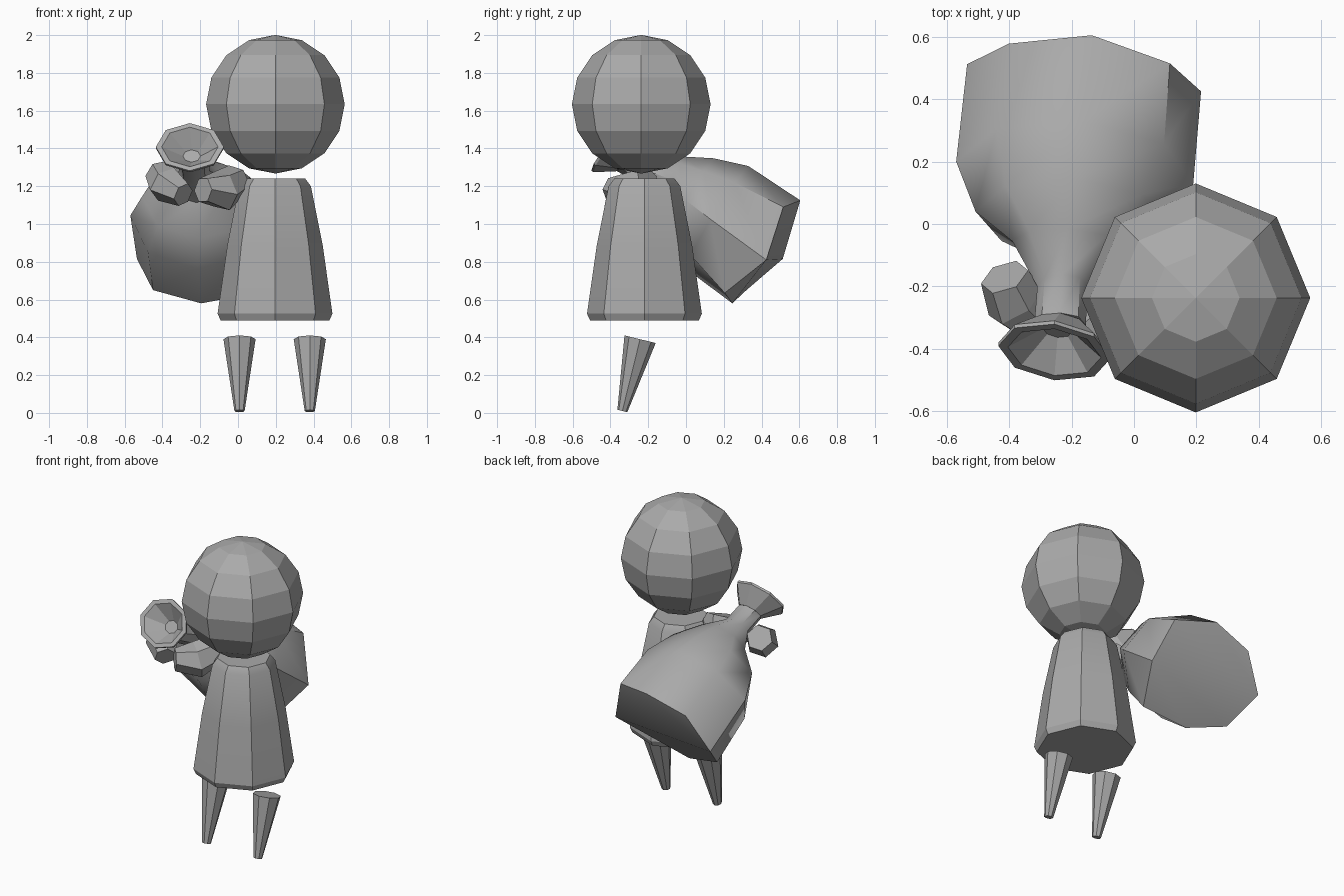
import bpy, bmesh, math
from mathutils import Vector

if "Cube" in bpy.data.objects:
    bpy.data.objects.remove(bpy.data.objects["Cube"])

grey = bpy.data.materials.new("plain grey")
grey.diffuse_color = (0.4, 0.4, 0.4, 1)
grey.use_nodes = True
grey.node_tree.nodes["Principled BSDF"].inputs["Base Color"].default_value = grey.diffuse_color


def finish(bm, name, angle=None):
    """Turn a bmesh into an object, flat or smooth below an angle."""
    bmesh.ops.recalc_face_normals(bm, faces=bm.faces[:])
    me = bpy.data.meshes.new(name)
    bm.to_mesh(me)
    bm.free()
    me.materials.append(grey)
    if angle:
        for p in me.polygons:
            p.use_smooth = True
        me.set_sharp_from_angle(angle=math.radians(angle))
    ob = bpy.data.objects.new(name, me)
    bpy.context.collection.objects.link(ob)
    return ob


def ellipse(c, u, v, n=8):
    """Ring of points from a centre, a side vector and an up vector."""
    c, u, v = Vector(c), Vector(u), Vector(v)
    return [c + u * math.cos(math.tau * i / n) + v * math.sin(math.tau * i / n)
            for i in range(n)]


def loft(name, rings, angle=None, folded_base=False):
    """Skin rings of points; the first cap may fold across its middle."""
    bm = bmesh.new()
    loops = [[bm.verts.new(p) for p in ring] for ring in rings]
    n = len(loops[0])
    for a, b in zip(loops, loops[1:]):
        for i in range(n):
            j = (i + 1) % n
            bm.faces.new((a[i], a[j], b[j], b[i]))
    base = loops[0]
    if folded_base:
        bm.faces.new(base[:n // 2 + 1])
        bm.faces.new(base[n // 2:] + base[:1])
    else:
        bm.faces.new(base)
    bm.faces.new(loops[-1])
    return finish(bm, name, angle)


def tube(name, points, radii, n):
    """Tapered tube along a path, rings square to the path."""
    pts = [Vector(p) for p in points]
    rings = []
    for k, p in enumerate(pts):
        d = (pts[min(k + 1, len(pts) - 1)] - pts[max(k - 1, 0)]).normalized()
        u = (Vector((1, 0, 0)) - d * d.x).normalized()
        rings.append(ellipse(p, u * radii[k], d.cross(u) * radii[k], n))
    return loft(name, rings)


# head
bm = bmesh.new()
bmesh.ops.create_uvsphere(bm, u_segments=8, v_segments=8, radius=0.367)
bmesh.ops.translate(bm, verts=bm.verts[:], vec=(0.198, -0.237, 1.634))
finish(bm, "head")

# gown with bevelled hem and shoulder
profile = [(0.49, 0.288), (0.525, 0.304), (0.89, 0.252), (1.2, 0.19), (1.24, 0.16)]
loft("gown", [ellipse((0.196, -0.22, z), (r, 0, 0), (0, r, 0)) for z, r in profile], 30)

# legs
for side, x in (("left", 0.008), ("right", 0.38)):
    tube(side + "_leg", [(x, -0.337, 0.01), (x, -0.243, 0.39)], [0.027, 0.085], 8)

# sack body, from the creased base up to the tied neck
sack_base = [(0.215, 0.425, 0.81), (0.115, 0.515, 1.09), (-0.135, 0.605, 1.125),
             (-0.402, 0.578, 1.04), (-0.535, 0.512, 0.815), (-0.45, 0.32, 0.65),
             (-0.195, 0.245, 0.58), (0.1, 0.205, 0.635)]
loft("sack", [
    sack_base,
    ellipse((-0.19, 0.165, 1.035), (0.38, -0.035, -0.01), (0.025, 0.165, 0.272)),
    ellipse((-0.2, 0.02, 1.135), (0.308, -0.02, -0.01), (0.01, 0.125, 0.213)),
    ellipse((-0.215, -0.065, 1.235), (0.175, -0.01, 0), (0.005, 0.05, 0.122)),
    ellipse((-0.23, -0.2, 1.28), (0.08, 0, 0), (0, 0.04, 0.068)),
    ellipse((-0.237, -0.325, 1.335), (0.083, 0, 0), (0, 0.04, 0.056)),
], 43, True)

# flared sack mouth with a rim and hollow inside
rim_u, rim_v = Vector((0.18, -0.02, 0)), Vector((0, 0.09, 0.126))
loft("sack_mouth", [
    ellipse((-0.237, -0.325, 1.335), rim_u * 0.47, rim_v * 0.44),
    ellipse((-0.255, -0.4, 1.4), rim_u, rim_v),
    ellipse((-0.255, -0.411, 1.408), rim_u, rim_v),
    ellipse((-0.255, -0.411, 1.408), rim_u * 0.83, rim_v * 0.83),
    ellipse((-0.245, -0.34, 1.36), rim_u * 0.26, rim_v * 0.26),
])

# hands gripping below the mouth
tube("left_hand", [(-0.415, -0.17, 1.27), (-0.38, -0.25, 1.21), (-0.29, -0.34, 1.155)],
     [0.08, 0.1, 0.065], 6)
tube("right_hand", [(-0.01, -0.2, 1.23), (-0.085, -0.3, 1.175), (-0.185, -0.39, 1.18)],
     [0.09, 0.11, 0.07], 6)
